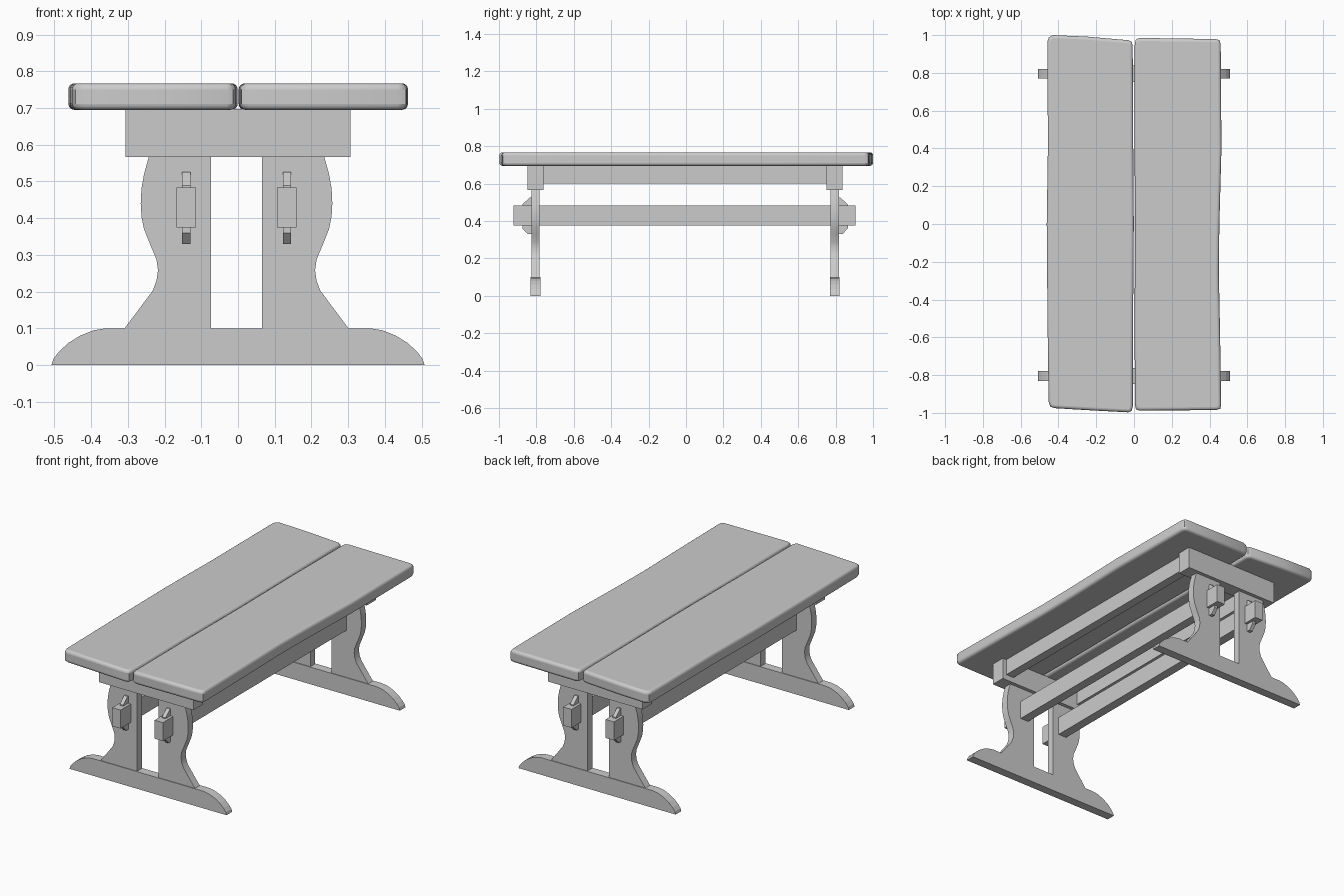
import bpy, bmesh
from mathutils import Vector

if "Cube" in bpy.data.objects:
    bpy.data.objects.remove(bpy.data.objects["Cube"])

CX, CY = -0.004, -0.005      # slight offset of the trestle frame


def prism(name, pts, axis, lo, hi):
    """Extrude a closed 2D profile along an axis ('x', 'y' or 'z')."""
    def place(a, b, t):
        return {'x': (t, a, b), 'y': (a, t, b), 'z': (a, b, t)}[axis]
    bm = bmesh.new()
    face = bm.faces.new([bm.verts.new(place(a, b, lo)) for a, b in pts])
    ext = bmesh.ops.extrude_face_region(bm, geom=[face])
    verts = [v for v in ext['geom'] if isinstance(v, bmesh.types.BMVert)]
    bmesh.ops.translate(bm, verts=verts, vec=Vector(place(0, 0, hi - lo)))
    bmesh.ops.recalc_face_normals(bm, faces=bm.faces)
    me = bpy.data.meshes.new(name)
    bm.to_mesh(me)
    bm.free()
    ob = bpy.data.objects.new(name, me)
    bpy.context.collection.objects.link(ob)
    return ob


def box(name, x0, x1, y0, y1, z0, z1):
    return prism(name, [(x0, y0), (x1, y0), (x1, y1), (x0, y1)], 'z', z0, z1)


def smooth(ob, angle):
    bpy.ops.object.select_all(action='DESELECT')
    ob.select_set(True)
    bpy.context.view_layer.objects.active = ob
    bpy.ops.object.shade_smooth_by_angle(angle=angle)


# tabletop: two rough-cut planks with rounded edges
left = [(-0.458, 0.965), (-0.452, 0.988), (-0.43, 1.0), (-0.25, 0.992), (-0.03, 0.973),
        (-0.012, 0.965), (-0.007, 0.945), (-0.004, 0.4), (-0.001, 0.0), (-0.005, -0.5),
        (-0.006, -0.965), (-0.013, -0.99), (-0.03, -0.997), (-0.22, -0.987),
        (-0.42, -0.975), (-0.443, -0.967), (-0.452, -0.94), (-0.458, -0.5),
        (-0.462, 0.0), (-0.456, 0.4)]
right = [(0.004, 0.955), (0.01, 0.977), (0.03, 0.985), (0.43, 0.979), (0.453, 0.973),
         (0.459, 0.95), (0.463, 0.4), (0.452, 0.0), (0.449, -0.25), (0.456, -0.6),
         (0.461, -0.955), (0.457, -0.978), (0.435, -0.985), (0.03, -0.988),
         (0.01, -0.98), (0.005, -0.955), (0.003, -0.5), (0.006, 0.0), (0.002, 0.5)]
for name, outline in (("left_plank", left), ("right_plank", right)):
    plank = prism(name, outline, 'z', 0.695, 0.767)
    mod = plank.modifiers.new("rounded_edges", 'BEVEL')
    mod.width, mod.segments = 0.016, 4
    mod.limit_method, mod.angle_limit = 'ANGLE', 1.2
    smooth(plank, 0.8)

# half profiles (x, z) of foot and leg
foot_half = [(0.508, 0.0), (0.503, 0.016), (0.488, 0.036), (0.462, 0.06),
             (0.43, 0.08), (0.395, 0.094), (0.36, 0.1)]
foot = foot_half + [(-x, z) for x, z in reversed(foot_half)]
leg = [(0.069, 0.1), (0.305, 0.1), (0.265, 0.153), (0.228, 0.203), (0.218, 0.23),
       (0.214, 0.258), (0.218, 0.287), (0.236, 0.33), (0.252, 0.37), (0.259, 0.405),
       (0.261, 0.44), (0.259, 0.48), (0.252, 0.52), (0.239, 0.567), (0.069, 0.567)]

# trestle at each end
for end, s in (("front", -1), ("back", 1)):
    y = CY + s * 0.8
    prism(end + "_foot", foot, 'y', y - 0.026, y + 0.026)
    box(end + "_crossbeam", -0.306, 0.306, y - 0.043, y + 0.043, 0.567, 0.697)
    for side, m in (("left", -1), ("right", 1)):
        ob = prism(f"{end}_{side}_leg", [(CX + m * x, z) for x, z in leg],
                   'y', y - 0.022, y + 0.022)
        smooth(ob, 0.5)
        # wedge locking the stretcher tenon against the leg
        wedge = [(0.018, 0.33), (0.018, 0.525), (0.03, 0.525), (0.07, 0.489),
                 (0.07, 0.36), (0.042, 0.33)]
        xc = CX + m * 0.137
        prism(f"{end}_{side}_wedge", [(y + s * a, z) for a, z in wedge],
              'x', xc - 0.011, xc + 0.011)

# long rails joining the trestles
for side, m in (("left", -1), ("right", 1)):
    xc = CX + m * 0.137
    box(side + "_stretcher", xc - 0.027, xc + 0.027, -0.922, 0.906, 0.375, 0.483)
    xa = m * 0.255
    box(side + "_apron", xa - 0.026, xa + 0.026, CY - 0.76, CY + 0.76, 0.6, 0.697)
